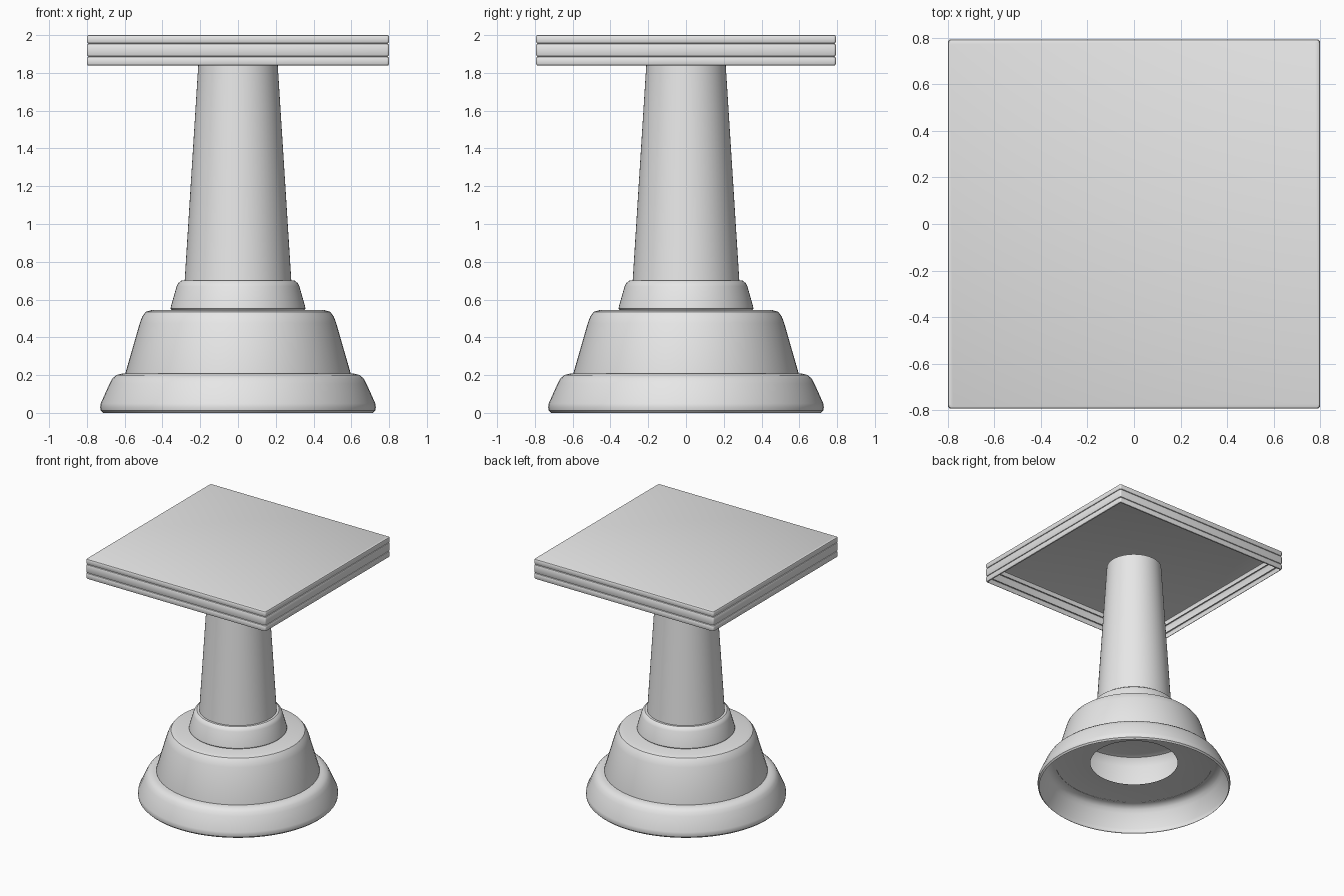
import bpy, bmesh, math

cube = bpy.data.objects.get("Cube")
if cube:
    bpy.data.objects.remove(cube)

grey = bpy.data.materials.new("light_grey")
grey.use_nodes = True
grey.diffuse_color = (0.8, 0.8, 0.8, 1)
grey.node_tree.nodes["Principled BSDF"].inputs["Base Color"].default_value = (0.8, 0.8, 0.8, 1)


def circle(r, sides=64):
    return [(r * math.cos(math.tau * i / sides), r * math.sin(math.tau * i / sides))
            for i in range(sides)]


def rounded_square(half, corner=0.012, steps=3):
    points = []
    for q, (sx, sy) in enumerate([(1, 1), (-1, 1), (-1, -1), (1, -1)]):
        for i in range(steps + 1):
            a = (q + i / steps) * math.pi / 2
            points.append((sx * (half - corner) + corner * math.cos(a),
                           (sy * (half - corner) + corner * math.sin(a)) * 0.992))
    return points


def shell(name, outline, profile, capped=False):
    """Loft an outline through (size, height) pairs, bottom to top."""
    bm = bmesh.new()
    rings = [[bm.verts.new((x, y, z)) for x, y in outline(size)] for size, z in profile]
    for low, high in zip(rings, rings[1:]):
        for i in range(len(low)):
            j = (i + 1) % len(low)
            bm.faces.new((low[i], low[j], high[j], high[i]))
    if capped:
        bm.faces.new(rings[-1])
    mesh = bpy.data.meshes.new(name)
    bm.to_mesh(mesh)
    bm.free()
    mesh.materials.append(grey)
    obj = bpy.data.objects.new(name, mesh)
    bpy.context.collection.objects.link(obj)
    bpy.ops.object.select_all(action='DESELECT')
    obj.select_set(True)
    bpy.context.view_layer.objects.active = obj
    bpy.ops.object.shade_smooth_by_angle(angle=math.radians(35))
    return obj


# Hollow stepped base
shell("base_foot", circle,
      [(0.715, 0), (0.727, 0.012), (0.73, 0.03), (0.727, 0.05), (0.68, 0.155),
       (0.665, 0.182), (0.645, 0.2), (0.615, 0.208), (0.33, 0.208)])
shell("base_drum", circle,
      [(0.595, 0.206), (0.595, 0.215), (0.52, 0.475), (0.507, 0.51), (0.488, 0.535),
       (0.455, 0.545), (0.25, 0.545)], capped=True)
shell("base_collar", circle,
      [(0.35, 0.545), (0.357, 0.552), (0.355, 0.565), (0.325, 0.67), (0.317, 0.687),
       (0.3, 0.7), (0.27, 0.7)])

# Tapered column
shell("column", circle, [(0.283, 0.69), (0.206, 1.91)])

# Layered square top with soft grooves, open underneath
slab = []
b = 0.01
for low, high in [(1.838, 1.886), (1.886, 1.955), (1.955, 2.0)]:
    slab += [(0.8 - b, low), (0.8 - b * 0.3, low + b * 0.3), (0.8, low + b),
             (0.8, high - b), (0.8 - b * 0.3, high - b * 0.3), (0.8 - b, high)]
unique = [p for i, p in enumerate(slab) if i == 0 or p != slab[i - 1]]
shell("table_top", rounded_square, unique, capped=True)
